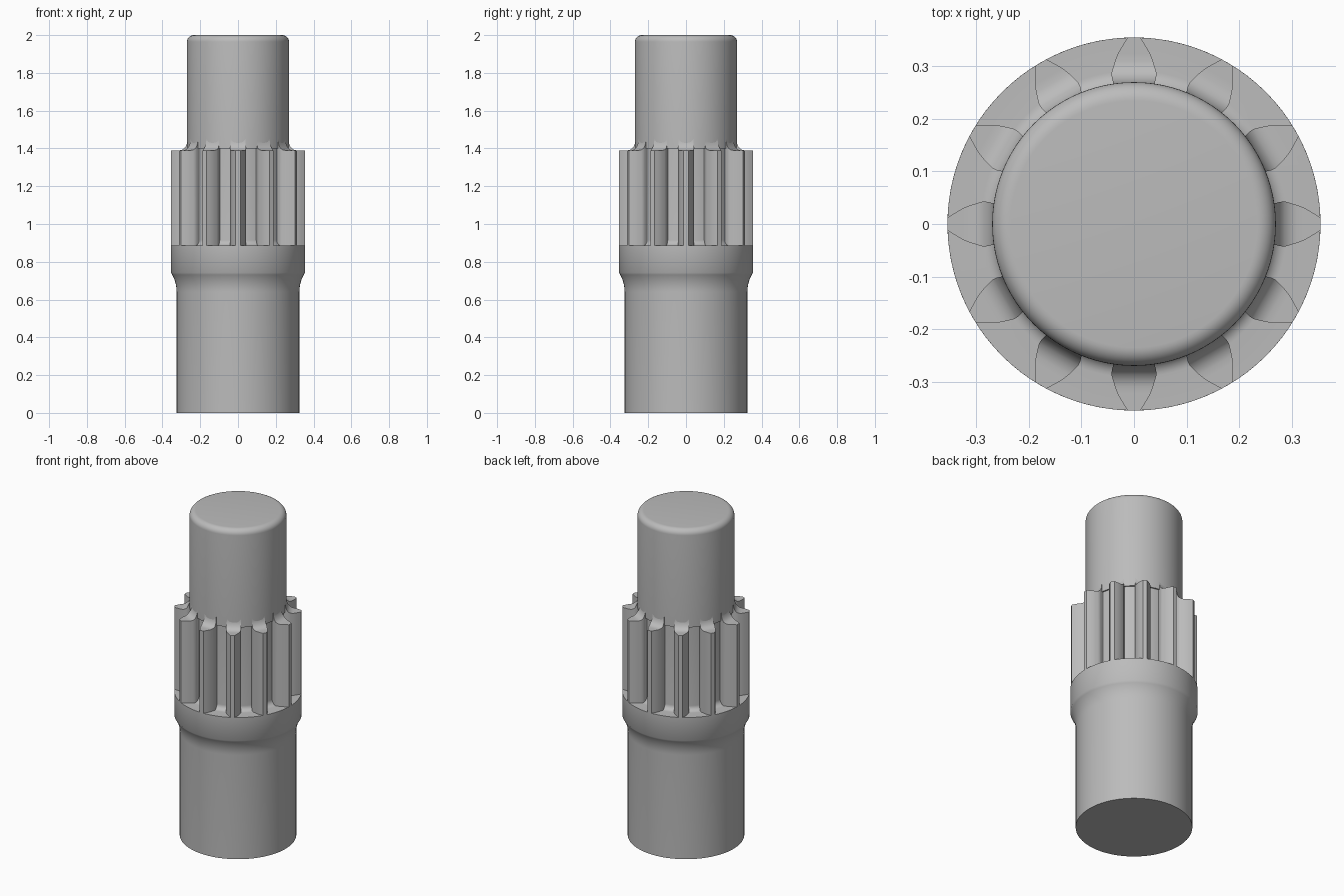
import bpy
import bmesh
from math import cos, sin, pi, radians, sqrt
from mathutils import Matrix

old = bpy.data.objects.get("Cube")
if old:
    bpy.data.objects.remove(old, do_unlink=True)

SEGMENTS = 96
TEETH = 12
RING_R, CORE_R, ROOT_R, BASE_R = 0.355, 0.27, 0.262, 0.325
SHELF_Z, TOOTH_Z = 0.885, 1.39

steel = bpy.data.materials.new("plain grey steel")
steel.use_nodes = True
grey = (0.5, 0.5, 0.5, 1)
steel.diffuse_color = grey
steel.node_tree.nodes["Principled BSDF"].inputs["Base Color"].default_value = grey


def finish(bm, name):
    bmesh.ops.recalc_face_normals(bm, faces=bm.faces)
    mesh = bpy.data.meshes.new(name)
    bm.to_mesh(mesh)
    bm.free()
    mesh.materials.append(steel)
    obj = bpy.data.objects.new(name, mesh)
    bpy.context.collection.objects.link(obj)
    bpy.ops.object.select_all(action='DESELECT')
    obj.select_set(True)
    bpy.context.view_layer.objects.active = obj
    bpy.ops.object.shade_smooth_by_angle(angle=radians(35))
    return obj


def arc(cx, cz, radius, start, end, steps=8):
    angles = [radians(start + (end - start) * i / steps) for i in range(steps + 1)]
    return [(cx + radius * cos(a), cz + radius * sin(a)) for a in angles]


# Turned shaft: base, flared collar, tooth root and rounded nose
flare, fillet, nose = 0.19, 0.03, 0.035
profile = [(0, 0), (BASE_R, 0)]
profile += arc(BASE_R + flare, 0.64, flare, 180, 147.3)
profile += [(RING_R, SHELF_Z)]
profile += arc(ROOT_R + fillet, SHELF_Z + fillet, fillet, 270, 180)
profile += [(ROOT_R, 1.4), (CORE_R, 1.4)]
profile += arc(CORE_R - nose, 2 - nose, nose, 0, 90)
profile += [(0, 2)]

bm = bmesh.new()
verts = [bm.verts.new((r, 0, z)) for r, z in profile]
edges = [bm.edges.new(pair) for pair in zip(verts, verts[1:])]
bmesh.ops.spin(bm, geom=verts + edges, cent=(0, 0, 0), axis=(0, 0, 1),
               angle=2 * pi, steps=SEGMENTS, use_merge=True)
bmesh.ops.remove_doubles(bm, verts=bm.verts, dist=0.0001)
finish(bm, "splined_shaft")


# Tooth flank: half width at each radius, narrowing to the tip
flank = [(0.25, 0.037), (0.27, 0.039), (0.28, 0.042), (0.29, 0.043),
         (0.30, 0.040), (0.31, 0.037), (0.325, 0.031), (0.34, 0.022),
         (RING_R, 0.012)]


def half_width(r):
    for (r0, w0), (r1, w1) in zip(flank, flank[1:]):
        if r <= r1:
            return w0 + (w1 - w0) * (r - r0) / (r1 - r0)
    return flank[-1][1]


def tooth_top(r):
    t = min(max((0.312 - r) / 0.042, 0), 1)
    return TOOTH_Z + 0.06 * (1 - sqrt(1 - t * t))


# Ring of teeth, each rising in a fillet to meet the nose
radii = [0.25, 0.27, 0.2715, 0.275, 0.28, 0.285, 0.29, 0.30, 0.312,
         0.325, 0.34, RING_R]
bm = bmesh.new()
for k in range(TEETH):
    turn = Matrix.Rotation(2 * pi * k / TEETH, 3, 'Z')
    rows = []
    for r in radii:
        w = half_width(r)
        x = sqrt(r * r - w * w)
        corners = [(x, -w, SHELF_Z), (x, w, SHELF_Z),
                   (x, w, tooth_top(r)), (x, -w, tooth_top(r))]
        rows.append([bm.verts.new(turn @ Matrix.Translation(c).to_translation())
                     for c in corners])
    for a, b in zip(rows, rows[1:]):
        for i in range(4):
            j = (i + 1) % 4
            bm.faces.new((a[i], a[j], b[j], b[i]))
    bm.faces.new(rows[0])
    bm.faces.new(rows[-1])
finish(bm, "spline_teeth")
